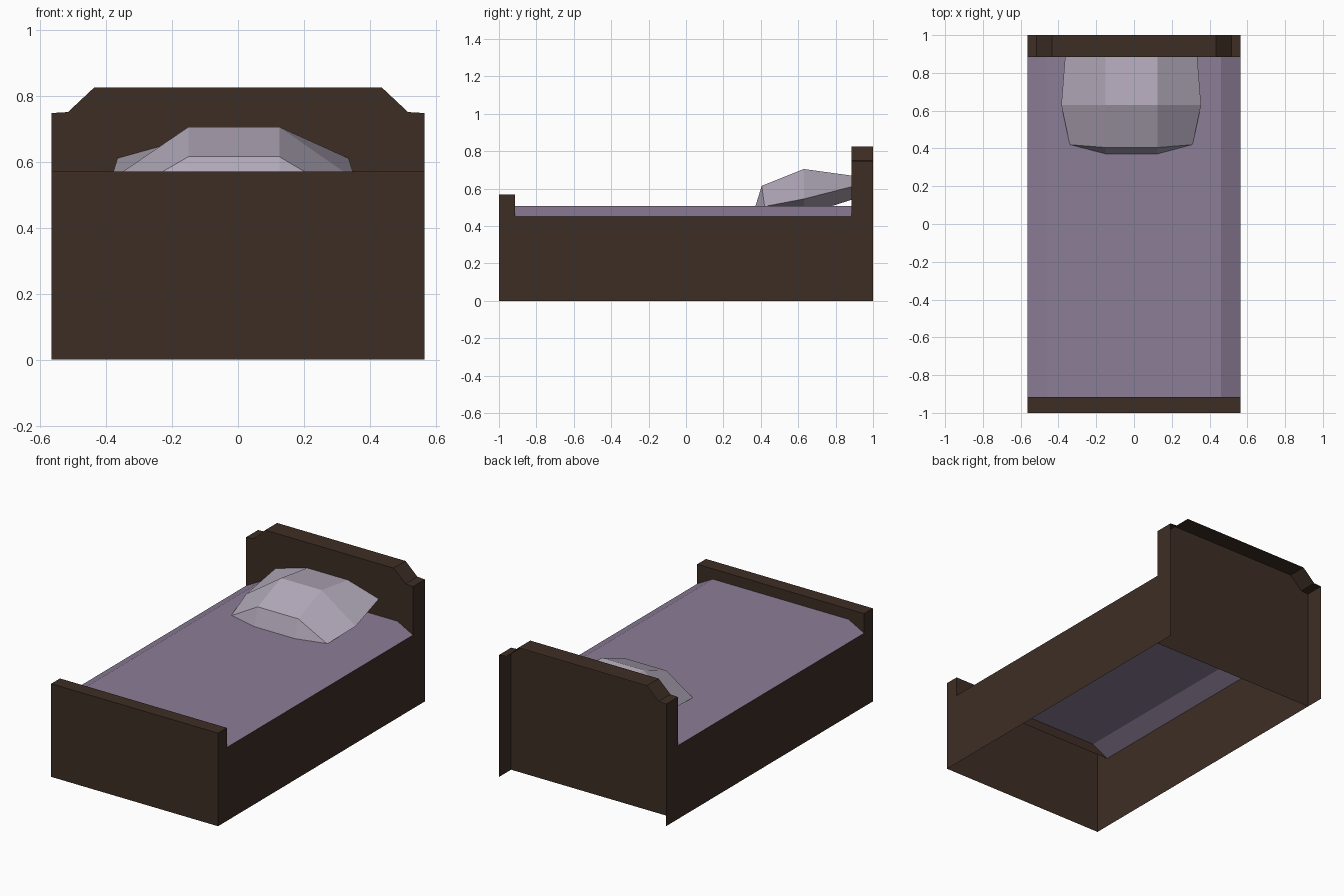
import bpy, bmesh

if "Cube" in bpy.data.objects:
    bpy.data.objects.remove(bpy.data.objects["Cube"])


def material(name, rgb):
    m = bpy.data.materials.new(name)
    m.diffuse_color = (*rgb, 1)
    m.use_nodes = True
    m.node_tree.nodes["Principled BSDF"].inputs["Base Color"].default_value = m.diffuse_color
    return m


WOOD = material("dark_wood", (0.047, 0.027, 0.018))
SHEET = material("lavender_sheet", (0.265, 0.205, 0.31))
LINEN = material("pale_linen", (0.45, 0.40, 0.49))


def finish(name, bm, mat):
    bmesh.ops.remove_doubles(bm, verts=bm.verts, dist=1e-4)
    bmesh.ops.recalc_face_normals(bm, faces=bm.faces)
    me = bpy.data.meshes.new(name)
    bm.to_mesh(me)
    bm.free()
    me.materials.append(mat)
    ob = bpy.data.objects.new(name, me)
    bpy.context.collection.objects.link(ob)
    return ob


def loft(bm, rows, closed=False):
    """Skin quads between successive rows of points."""
    vs = [[bm.verts.new(p) for p in r] for r in rows]
    n = len(rows[0])
    for a, b in zip(vs, vs[1:]):
        for i in range(n if closed else n - 1):
            j = (i + 1) % n
            bm.faces.new((a[i], a[j], b[j], b[i]))
    return vs


W, FOOT, HEAD, RAIL = 0.565, -0.915, 0.885, 0.45

# side panels: thin shells including the ends of both boards
bm = bmesh.new()
side = [(-1, 0), (-1, 0.57), (FOOT, 0.57), (FOOT, RAIL),
        (HEAD, RAIL), (HEAD, 0.747), (1, 0.747), (1, 0)]
for x in (-W, W):
    bm.faces.new([bm.verts.new((x, y, z)) for y, z in side])
finish("side_panels", bm, WOOD)

# footboard: front, top and inner lip
bm = bmesh.new()
loft(bm, [[(x, y, z) for y, z in side[:4]] for x in (-W, W)])
finish("footboard", bm, WOOD)

# headboard: front sheet and top rim, open at the back
bm = bmesh.new()
half = [(W, 0.747), (0.515, 0.75), (0.435, 0.825)]
top = [(-x, z) for x, z in half] + half[::-1]
loft(bm, [[(x, y, z) for x, z in top] for y in (HEAD, 1)])
bm.faces.new([bm.verts.new((x, HEAD, z)) for x, z in [(-W, 0)] + top + [(W, 0)]])
finish("headboard", bm, WOOD)

# mattress cover with sloped long edges
bm = bmesh.new()
cover = [(-W, RAIL), (-0.46, 0.507), (0.46, 0.507), (W, RAIL)]
loft(bm, [[(x, y, z) for x, z in cover] for y in (FOOT, HEAD)])
finish("mattress_cover", bm, SHEET)

# pillow: six-sided rings leaning up against the headboard
# ring: (top y, top z, side half width, side y, side z, bottom y, bottom z)
rings = [(0.405, 0.615, 0.325, 0.42, 0.505, 0.37, 0.503),
         (0.63, 0.705, 0.37, 0.63, 0.545, 0.63, 0.46),
         (0.884, 0.67, 0.35, 0.884, 0.61, 0.884, 0.54)]
bm = bmesh.new()
rows = []
for ty, tz, sw, sy, sz, by, bz in rings:
    rows.append([(-sw - 0.015, sy, sz), (-0.15, ty, tz), (0.125, ty, tz),
                 (sw - 0.015, sy, sz), (0.125, by, bz), (-0.15, by, bz)])
vs = loft(bm, rows, closed=True)
f = vs[0]
bm.faces.new((f[1], f[2], f[4], f[5]))
bm.faces.new((f[0], f[1], f[5]))
bm.faces.new((f[2], f[3], f[4]))
bm.faces.new(vs[-1])
finish("pillow", bm, LINEN)
